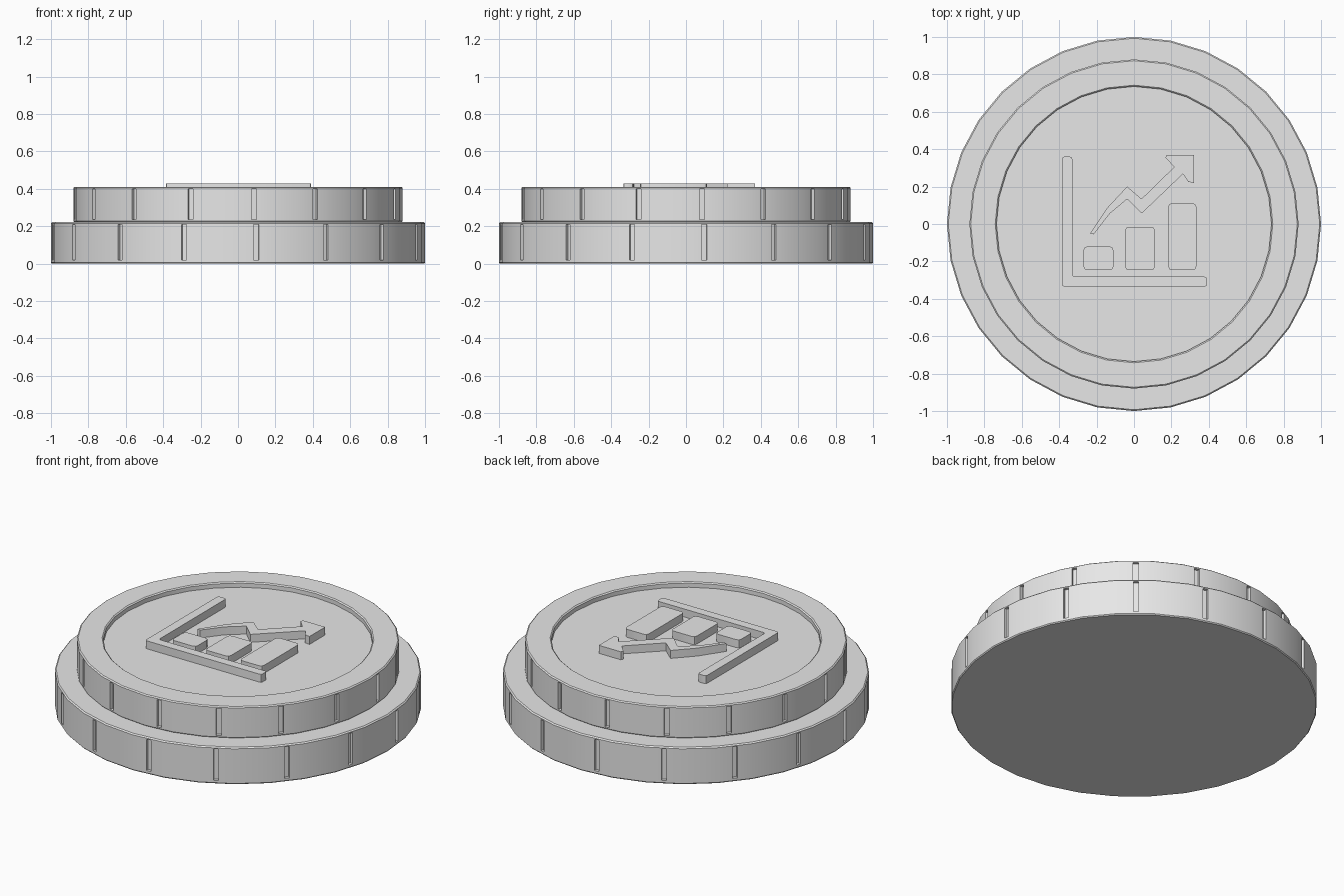
import bpy, bmesh, math
from mathutils import Matrix

cube = bpy.data.objects.get("Cube")
if cube:
    bpy.data.objects.remove(cube, do_unlink=True)

grey = bpy.data.materials.new("light_grey")
grey.use_nodes = True
grey.diffuse_color = (0.8, 0.8, 0.8, 1)
grey.node_tree.nodes["Principled BSDF"].inputs["Base Color"].default_value = (0.8, 0.8, 0.8, 1)

SIDES = 32
STEP = 2 * math.pi / SIDES


def make_object(name, bm):
    bmesh.ops.recalc_face_normals(bm, faces=bm.faces)
    mesh = bpy.data.meshes.new(name)
    bm.to_mesh(mesh)
    bm.free()
    obj = bpy.data.objects.new(name, mesh)
    bpy.context.collection.objects.link(obj)
    mesh.materials.append(grey)
    return obj


def smooth(obj):
    for p in obj.data.polygons:
        p.use_smooth = True
    obj.data.set_sharp_from_angle(angle=math.radians(30))


def lathe(name, profile):
    """Turn a (radius, z) profile into a solid with flat end caps."""
    bm = bmesh.new()
    rings = [[bm.verts.new((r * math.cos(i * STEP), r * math.sin(i * STEP), z))
              for i in range(SIDES)] for r, z in profile]
    for a, b in zip(rings, rings[1:]):
        for i in range(SIDES):
            j = (i + 1) % SIDES
            bm.faces.new((a[i], a[j], b[j], b[i]))
    bm.faces.new(rings[0])
    bm.faces.new(rings[-1])
    return make_object(name, bm)


def cut_grooves(coin, radius, low, high):
    """Cut an upright groove in the middle of every second side."""
    bm = bmesh.new()
    apothem = radius * math.cos(STEP / 2)
    for k in range(SIDES // 2):
        place = (Matrix.Rotation((2 * k + 0.5) * STEP, 4, 'Z')
                 @ Matrix.Translation((apothem, 0, (low + high) / 2))
                 @ Matrix.Diagonal((0.036, 0.028, high - low, 1)))
        bmesh.ops.create_cube(bm, size=1, matrix=place)
    cutter = make_object("groove_cutter", bm)
    cutter.hide_render = True
    mod = coin.modifiers.new("grooves", 'BOOLEAN')
    mod.operation = 'DIFFERENCE'
    mod.solver = 'EXACT'
    mod.object = cutter
    bpy.context.view_layer.objects.active = coin
    bpy.ops.object.modifier_apply(modifier=mod.name)
    bpy.data.objects.remove(cutter, do_unlink=True)


def raised(name, outline, rounding=0.0):
    """Extrude a flat outline up from the recessed floor."""
    bm = bmesh.new()
    bm.faces.new([bm.verts.new((x, y, 0.375)) for x, y in outline])
    if rounding:
        bmesh.ops.bevel(bm, geom=bm.verts[:], offset=rounding, segments=2,
                        profile=0.5, affect='VERTICES')
    out = bmesh.ops.extrude_face_region(bm, geom=bm.faces[:])
    top = [v for v in out["geom"] if isinstance(v, bmesh.types.BMVert)]
    bmesh.ops.translate(bm, verts=top, vec=(0, 0, 0.053))
    smooth(make_object(name, bm))


# Lower coin
lower = lathe("lower_coin", [(0.995, 0), (1, 0.006), (1, 0.215), (0.993, 0.222)])
cut_grooves(lower, 1, 0.02, 0.208)
smooth(lower)

# Upper coin with a raised rim around a shallow recess
upper = lathe("upper_coin", [(0.875, 0.222), (0.88, 0.227), (0.88, 0.405), (0.873, 0.411),
                             (0.742, 0.411), (0.735, 0.405), (0.735, 0.38)])
cut_grooves(upper, 0.88, 0.235, 0.398)
smooth(upper)

# Chart axes
raised("chart_axes", [(-0.385, -0.335), (0.39, -0.335), (0.39, -0.282), (-0.33, -0.282),
                      (-0.33, 0.36), (-0.385, 0.36)], 0.012)

# Chart bars
for name, x0, x1, y1 in (("short_bar", -0.27, -0.11, -0.12),
                         ("middle_bar", -0.048, 0.112, -0.015),
                         ("tall_bar", 0.183, 0.333, 0.112)):
    raised(name, [(x0, -0.247), (x1, -0.247), (x1, y1), (x0, y1)], 0.02)

# Rising arrow
raised("arrow", [(-0.235, -0.05), (-0.14, 0.09), (-0.037, 0.2), (0.04, 0.134),
                 (0.215, 0.305), (0.168, 0.355), (0.175, 0.37), (0.322, 0.37),
                 (0.322, 0.22), (0.29, 0.225), (0.262, 0.268), (0.042, 0.057),
                 (-0.037, 0.133), (-0.13, 0.055), (-0.215, -0.055)])
